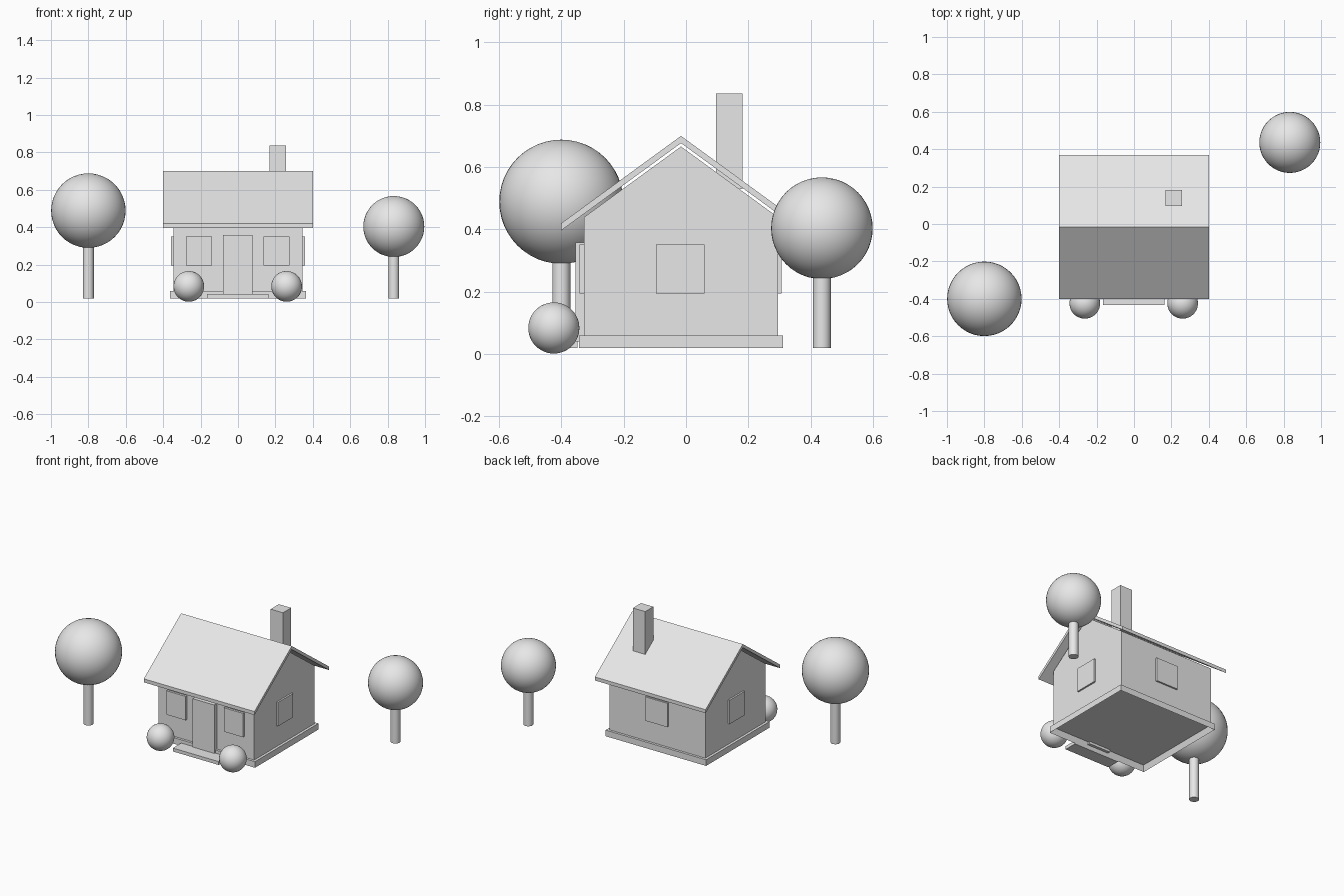
import bpy
import bmesh
from mathutils import Matrix, Vector

cube = bpy.data.objects.get("Cube")
if cube:
    bpy.data.objects.remove(cube, do_unlink=True)

# One plain material for the whole model
grey = bpy.data.materials.new("plain grey")
grey.use_nodes = True
grey.diffuse_color = (0.8, 0.8, 0.8, 1)
grey.node_tree.nodes["Principled BSDF"].inputs["Base Color"].default_value = (0.8, 0.8, 0.8, 1)

GROUND = 0.02
MID_Y = -0.016      # centre line of the house
WALL_X, WALL_Y = 0.346, 0.311
WALL_BASE = 0.06
SLOPE = 0.729


def finish(name, bm, smooth=False):
    bmesh.ops.recalc_face_normals(bm, faces=bm.faces)
    mesh = bpy.data.meshes.new(name)
    bm.to_mesh(mesh)
    bm.free()
    mesh.materials.append(grey)
    obj = bpy.data.objects.new(name, mesh)
    bpy.context.collection.objects.link(obj)
    if smooth:
        bpy.ops.object.select_all(action='DESELECT')
        obj.select_set(True)
        bpy.context.view_layer.objects.active = obj
        bpy.ops.object.shade_smooth_by_angle()
    return obj


def box_mesh(x0, x1, y0, y1, z0, z1):
    bm = bmesh.new()
    size = Matrix.Diagonal((x1 - x0, y1 - y0, z1 - z0, 1))
    centre = Vector((x0 + x1, y0 + y1, z0 + z1)) / 2
    bmesh.ops.create_cube(bm, size=1, matrix=Matrix.Translation(centre) @ size)
    return bm


def box(name, *bounds):
    return finish(name, box_mesh(*bounds))


def prism(name, profile, half_x):
    """Extrude a (y, z) profile along x."""
    bm = bmesh.new()
    face = bm.faces.new([bm.verts.new((-half_x, y, z)) for y, z in profile])
    ext = bmesh.ops.extrude_face_region(bm, geom=[face])
    verts = [v for v in ext["geom"] if isinstance(v, bmesh.types.BMVert)]
    bmesh.ops.translate(bm, verts=verts, vec=(2 * half_x, 0, 0))
    return finish(name, bm)


def ball(name, centre, radius):
    bm = bmesh.new()
    bmesh.ops.create_uvsphere(bm, u_segments=48, v_segments=24, radius=radius,
                              matrix=Matrix.Translation(centre))
    return finish(name, bm, smooth=True)


def tree(name, x, y, z, radius):
    ball(name + "_crown", (x, y, z), radius)
    bm = bmesh.new()
    bmesh.ops.create_cone(bm, cap_ends=True, segments=32, radius1=0.029, radius2=0.029,
                          depth=z - GROUND,
                          matrix=Matrix.Translation((x, y, (z + GROUND) / 2)))
    finish(name + "_trunk", bm, smooth=True)


# Foundation rim, hollow underneath
bm = box_mesh(-0.363, 0.363, MID_Y - 0.327, MID_Y + 0.327, GROUND, WALL_BASE)
bottom = min(bm.faces, key=lambda f: f.calc_center_median().z)
bmesh.ops.inset_region(bm, faces=[bottom], thickness=0.02)
bmesh.ops.translate(bm, verts=bottom.verts, vec=(0, 0, 0.036))
finish("foundation", bm)

# Walls with gables
apex = 0.666
eave = apex - SLOPE * WALL_Y
y0, y1 = MID_Y - WALL_Y, MID_Y + WALL_Y
prism("walls", [(y0, WALL_BASE), (y1, WALL_BASE), (y1, eave), (MID_Y, apex), (y0, eave)], WALL_X)

# Pitched roof
reach = 0.385
top, under = 0.70, 0.677
drop = SLOPE * reach
prism("roof", [(MID_Y - reach, top - drop), (MID_Y, top), (MID_Y + reach, top - drop),
               (MID_Y + reach, under - drop), (MID_Y, under),
               (MID_Y - reach, under - drop)], 0.4)

box("chimney", 0.168, 0.257, 0.097, 0.181, 0.53, 0.836)

# Door and doorstep
box("door", -0.079, 0.077, -0.355, y0 + 0.01, 0.04, 0.358)
box("doorstep", -0.167, 0.164, -0.434, -0.348, GROUND, 0.042)

# Windows on all four walls
low, high = 0.195, 0.351
for side, x in (("right", -0.208), ("left", 0.206)):
    box(f"front_window_{side}", x - 0.069, x + 0.069, -0.341, y0 + 0.01, low, high)
box("back_window", -0.08, 0.08, y1 - 0.01, 0.306, low, high)
for side, s in (("right", -1), ("left", 1)):
    xs = sorted((s * (WALL_X - 0.01), s * 0.357))
    box(f"side_window_{side}", *xs, -0.096, 0.059, low, high)

# Bushes and trees
for side, x in (("right", -0.263), ("left", 0.26)):
    ball(f"bush_{side}", (x, -0.424, 0.084), 0.082)
tree("large_tree", -0.8, -0.4, 0.489, 0.199)
tree("small_tree", 0.833, 0.436, 0.404, 0.163)
